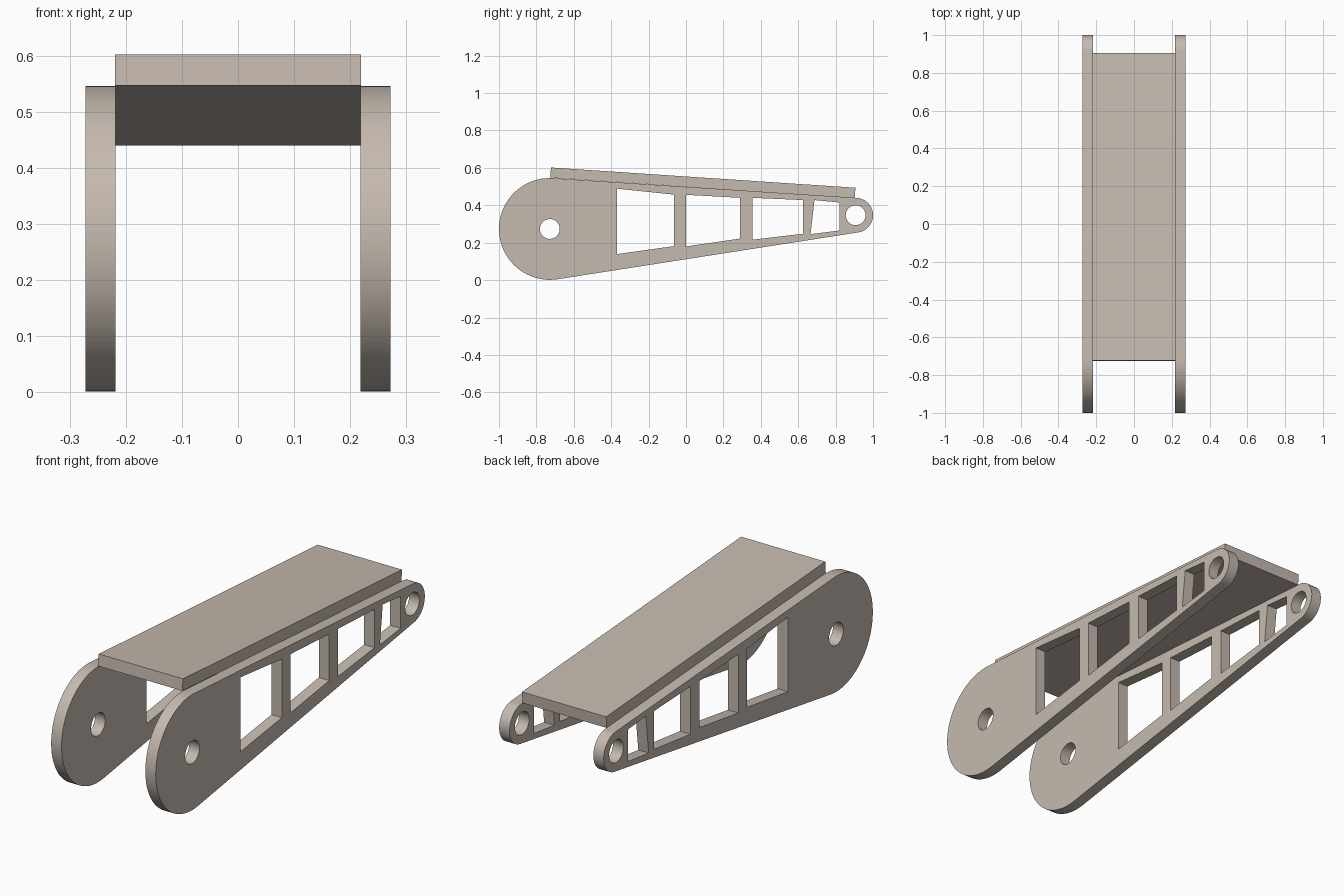
import bpy, bmesh, math
from mathutils import Matrix

if "Cube" in bpy.data.objects:
    bpy.data.objects.remove(bpy.data.objects["Cube"])

BIG = (-0.728, 0.2735, 0.272)    # large rounded end: y, z, radius
SMALL = (0.907, 0.347, 0.093)    # small rounded end
HOLE_R = 0.053
INNER, OUTER = 0.218, 0.272      # arm thickness range in x

mat = bpy.data.materials.new("warm beige")
mat.diffuse_color = (0.56, 0.49, 0.43, 1)
mat.use_nodes = True
mat.node_tree.nodes["Principled BSDF"].inputs["Base Color"].default_value = mat.diffuse_color


def arc(cy, cz, r, a0, a1, n):
    return [(cy + r * math.cos(a0 + (a1 - a0) * i / n),
             cz + r * math.sin(a0 + (a1 - a0) * i / n)) for i in range(n + 1)]


def extrude_profile(name, loops, x0, x1):
    """Fill closed (y, z) loops, holes included, and extrude them along x."""
    cu = bpy.data.curves.new(name, 'CURVE')
    cu.dimensions = '2D'
    cu.fill_mode = 'BOTH'
    cu.extrude = (x1 - x0) / 2
    for pts in loops:
        sp = cu.splines.new('POLY')
        sp.points.add(len(pts) - 1)
        for p, (y, z) in zip(sp.points, pts):
            p.co = (y, z, 0, 1)
        sp.use_cyclic_u = True
    tmp = bpy.data.objects.new(name + "_curve", cu)
    bpy.context.collection.objects.link(tmp)
    dg = bpy.context.evaluated_depsgraph_get()
    me = bpy.data.meshes.new_from_object(tmp.evaluated_get(dg))
    bpy.data.objects.remove(tmp)
    # local x, y, z become world y, z, x
    me.transform(Matrix(((0, 0, 1, (x0 + x1) / 2), (1, 0, 0, 0),
                         (0, 1, 0, 0), (0, 0, 0, 1))))
    bm = bmesh.new()
    bm.from_mesh(me)
    bmesh.ops.remove_doubles(bm, verts=bm.verts, dist=1e-5)
    bmesh.ops.recalc_face_normals(bm, faces=bm.faces)
    bm.to_mesh(me)
    bm.free()
    me.materials.clear()
    me.materials.append(mat)
    ob = bpy.data.objects.new(name, me)
    bpy.context.collection.objects.link(ob)
    bpy.ops.object.select_all(action='DESELECT')
    ob.select_set(True)
    bpy.context.view_layer.objects.active = ob
    bpy.ops.object.shade_smooth_by_angle(angle=math.radians(30))
    return ob


# Arm outline: two arcs joined by their outer tangents
dy, dz = SMALL[0] - BIG[0], SMALL[1] - BIG[1]
tilt = math.atan2(dz, dy)
spread = math.acos((BIG[2] - SMALL[2]) / math.hypot(dy, dz))
up, low = tilt + spread, tilt - spread
outline = (arc(*BIG, up, low + 2 * math.pi, 48) + arc(*SMALL, low, up, 40))

# Pivot holes and tapering windows
holes = [arc(c[0], c[1], HOLE_R, 0, 2 * math.pi * 31 / 32, 31) for c in (BIG, SMALL)]
windows = [
    [(-0.37, 0.139), (-0.063, 0.182), (-0.063, 0.457), (-0.37, 0.489)],
    [(0.0, 0.18), (0.289, 0.222), (0.289, 0.440), (0.0, 0.456)],
    [(0.355, 0.216), (0.626, 0.248), (0.626, 0.428), (0.355, 0.440)],
    [(0.666, 0.246), (0.82, 0.265), (0.82, 0.415), (0.687, 0.428)],
]
for name, x0, x1 in (("right_arm", INNER, OUTER), ("left_arm", -OUTER, -INNER)):
    extrude_profile(name, [outline] + holes + windows, x0, x1)

# Sloping top plate bridging the arms
plate = [(-0.726, 0.547), (0.902, 0.440), (0.906, 0.494), (-0.722, 0.602)]
extrude_profile("top_plate", [plate], -INNER - 0.001, INNER + 0.001)
